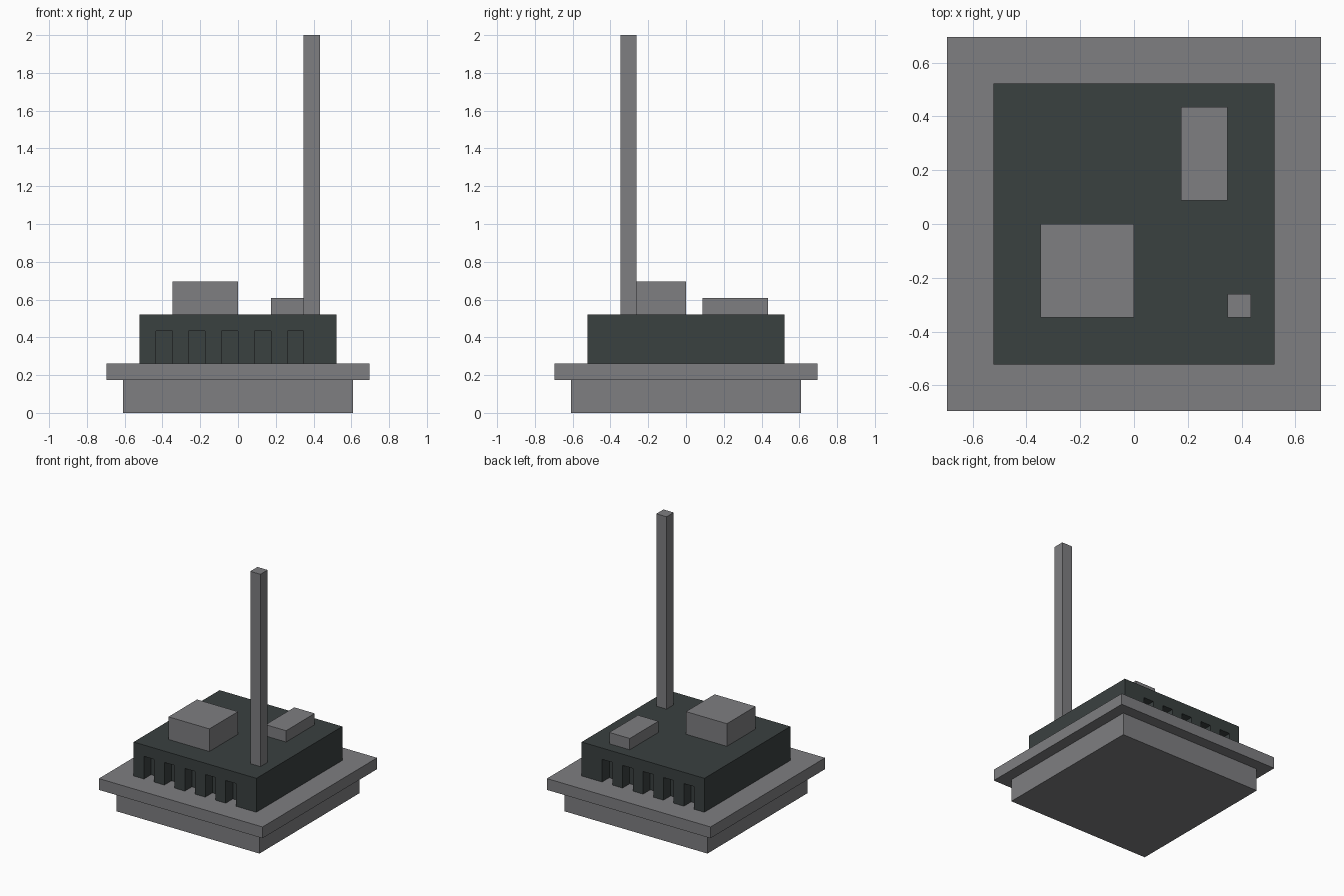
import bpy
import bmesh
from mathutils import Vector

cube = bpy.data.objects.get("Cube")
if cube:
    bpy.data.objects.remove(cube, do_unlink=True)

U = 2 / 23  # grid module: the whole model is 23 modules tall


def material(name, colour):
    mat = bpy.data.materials.new(name)
    mat.use_nodes = True
    mat.diffuse_color = colour
    mat.node_tree.nodes["Principled BSDF"].inputs["Base Color"].default_value = colour
    return mat


grey = material("mid grey", (0.21, 0.21, 0.22, 1))
dark = material("dark green grey", (0.042, 0.052, 0.051, 1))


def box(name, low, high, mat):
    """Box between two corners given in modules."""
    low, high = Vector(low) * U, Vector(high) * U
    bm = bmesh.new()
    bmesh.ops.create_cube(bm, size=1)
    bmesh.ops.scale(bm, vec=high - low, verts=bm.verts)
    bmesh.ops.translate(bm, vec=(low + high) / 2, verts=bm.verts)
    mesh = bpy.data.meshes.new(name)
    bm.to_mesh(mesh)
    bm.free()
    mesh.materials.append(mat)
    obj = bpy.data.objects.new(name, mesh)
    bpy.context.collection.objects.link(obj)
    return obj


# Foundation and overhanging platform
box("foundation", (-7, -7, 0), (7, 7, 2), grey)
box("platform", (-8, -8, 2), (8, 8, 3), grey)

# Hall: solid core, a one-module arcade on front and back made of piers and a lintel
box("hall_core", (-6, -5, 3), (6, 5, 6), dark)
for side, y0, y1 in (("front", -6, -5), ("back", 5, 6)):
    box(side + "_lintel", (-6, y0, 5), (6, y1, 6), dark)
    box(side + "_right_pier", (-6, y0, 3), (-5, y1, 5), dark)
    box(side + "_left_pier", (4, y0, 3), (6, y1, 5), dark)
    for i in range(4):
        x = -4 + 2 * i
        box(f"{side}_pier_{i + 1}", (x, y0, 3), (x + 1, y1, 5), dark)

# Rooftop blocks and mast
box("large_roof_block", (-4, -4, 6), (0, 0, 8), grey)
box("small_roof_block", (2, 1, 6), (4, 5, 7), grey)
box("mast", (4, -4, 6), (5, -3, 23), grey)
